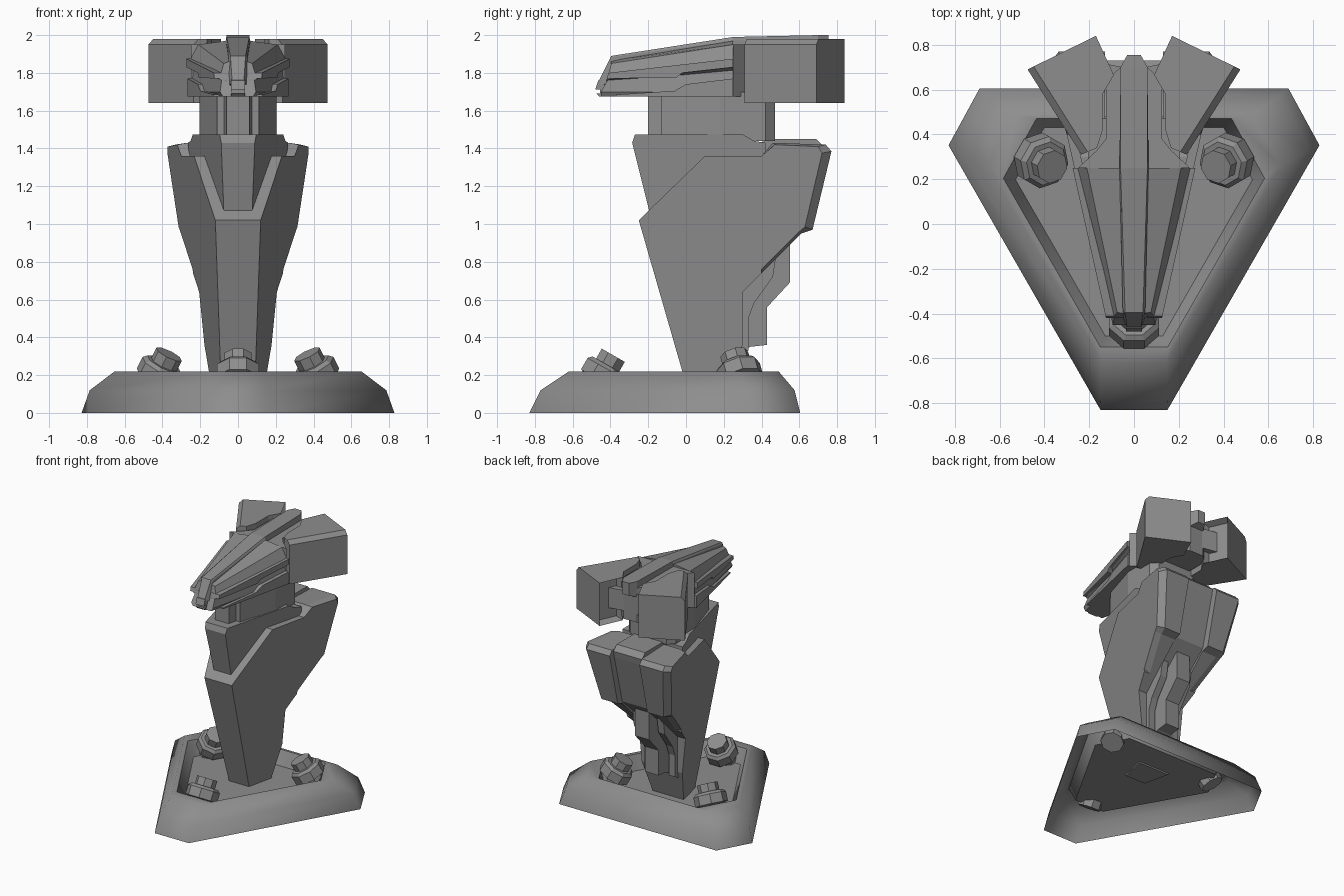
import bpy, bmesh, math
from mathutils import Vector

cube = bpy.data.objects.get("Cube")
if cube:
    bpy.data.objects.remove(cube, do_unlink=True)

grey = bpy.data.materials.new("plain_grey")
grey.use_nodes = True
grey.diffuse_color = (0.27, 0.27, 0.27, 1)
grey.node_tree.nodes["Principled BSDF"].inputs["Base Color"].default_value = (0.27, 0.27, 0.27, 1)


def finish(name, bm, mirror=False):
    bmesh.ops.recalc_face_normals(bm, faces=bm.faces)
    mesh = bpy.data.meshes.new(name)
    bm.to_mesh(mesh)
    bm.free()
    mesh.materials.append(grey)
    ob = bpy.data.objects.new(name, mesh)
    bpy.context.collection.objects.link(ob)
    if mirror:
        mod = ob.modifiers.new("mirror", 'MIRROR')
        mod.use_mirror_merge = False
    return ob


def loft(name, rings, caps=(True, True), mirror=False, edit=None):
    """Skin a stack of equal-length closed rings."""
    bm = bmesh.new()
    loops = [[bm.verts.new(p) for p in r] for r in rings]
    n = len(loops[0])
    for a, b in zip(loops, loops[1:]):
        for i in range(n):
            j = (i + 1) % n
            bm.faces.new((a[i], a[j], b[j], b[i]))
    for on, ring in zip(caps, (loops[0], loops[-1])):
        if on:
            bm.faces.new(ring)
    bmesh.ops.recalc_face_normals(bm, faces=bm.faces)
    if edit:
        edit(bm)
    return finish(name, bm, mirror)


def both(half):
    """Complete a half outline with its mirror image."""
    return list(half) + [(-p[0], *p[1:]) for p in reversed(half)]


def side(profile, width):
    """Place a y-z profile at a width given by a number or a rule."""
    return [(width(y, z) if callable(width) else width, y, z) for y, z in profile]


def across(name, profile, width):
    right = side(profile, width)
    return loft(name, [right, [(-x, y, z) for x, y, z in right]])


# Base: cut-corner triangle, rounded shoulder, recessed floor, open beneath
def base_ring(z, front, flank, back, corner):
    mid = (flank + corner) / 1.739
    return both([((flank - 0.498 * front) / 0.867, -front, z),
                 (mid, (0.867 * mid - flank) / 0.498, z),
                 ((corner - 0.489 * back) / 0.872, back, z)])


base = loft("base", [base_ring(0, .83, .543, .605, .897),
                     base_ring(.12, .77, .515, .575, .85),
                     base_ring(.22, .62, .435, .49, .70),
                     base_ring(.22, .55, .404, .47, .61),
                     base_ring(.11, .50, .36, .43, .56)], caps=(False, True))
bpy.ops.object.select_all(action='DESELECT')
base.select_set(True)
bpy.context.view_layer.objects.active = base
bpy.ops.object.shade_smooth_by_angle(angle=math.radians(62))


# Stud: stepped octagonal plug leaning toward the middle
def stud(name, top, inward):
    axis = Vector((inward[0] * 0.5, inward[1] * 0.5, 0.87)).normalized()
    turn = axis.to_track_quat('Z', 'Y')
    rings = []
    for r, h in ((.085, -.24), (.085, -.16), (.12, -.15), (.12, -.08),
                 (.1, -.06), (.076, -.06), (.076, 0)):
        ring = [Vector((r * math.cos(a), r * math.sin(a), h))
                for a in (math.pi * (k + .5) / 4 for k in range(8))]
        rings.append([Vector(top) + turn @ p for p in ring])
    loft(name, rings)


stud("front_stud", (0, -.385, .305), (0, 1))
stud("left_stud", (.365, .255, .31), (-.87, -.5))
stud("right_stud", (-.365, .255, .31), (.87, -.5))


# Column: wedge body that widens to the rear
def flank(y, z):
    return .12 + .225 * (y + .25) + .1 * (z - 1.02)


across("column_body", [(-.25, 1.02), (.10, 1.36), (.40, 1.36), (.40, .74),
                       (.30, .64), (.30, .36), (.22, .1), (.015, .1)], flank)

# Rear shoulder slabs, chamfered at their outer back edge
slab = [(.40, 1.36), (.46, 1.43), (.74, 1.42), (.77, 1.385),
        (.67, .97), (.61, .95), (.40, .74)]
slab_outer = [(.40, 1.36), (.47, 1.42), (.70, 1.41), (.72, 1.375),
              (.63, .985), (.60, .96), (.40, .76)]
loft("shoulder_slab", [side(slab, .13), side(slab, lambda y, z: flank(y, z) - .05),
                       side(slab_outer, flank)], mirror=True)

# Upper core that stands out of the column
across("upper_core", [(-.19, 1.05), (-.285, 1.43), (-.27, 1.475), (.30, 1.475),
                      (.36, 1.44), (.42, 1.43), (.42, 1.05)],
       lambda y, z: .09 + .25 * (y + .28) + .1 * (z - 1.43))

# Back spine: broad cap above, narrow stepped fin below
across("spine_cap", [(.38, 1.43), (.47, 1.45), (.69, 1.45), (.73, 1.41),
                     (.72, 1.36), (.62, .97), (.38, .75)], .125)
across("spine_fin", [(.25, .95), (.55, .95), (.55, .69), (.43, .56),
                     (.43, .36), (.34, .35), (.25, .3)], .06)
loft("spine_rail", [side([(.27, .85), (.48, .85), (.46, .72), (.36, .58),
                          (.33, .5), (.33, .33), (.27, .3)], x) for x in (.08, .135)],
     mirror=True)

# Neck
neck = [(.06, -.20), (.075, -.13), (.11, -.13), (.205, .18), (.205, .42), (.16, .47)]
loft("neck", [both([(x, y, z) for x, y in neck]) for z in (1.44, 1.70)])

# Head: wedge shell over narrower cheeks
loft("head_shell", [both([(.035, -.40, 1.865), (.075, -.395, 1.85),
                          (.10, -.42, 1.765), (.06, -.42, 1.755)]),
                    both([(.06, .25, 1.97), (.21, .25, 1.95),
                          (.27, .25, 1.84), (.22, .25, 1.80)])])
loft("cheeks", [both([(.05, -.40, 1.77), (.085, -.41, 1.77),
                      (.095, -.45, 1.70), (.08, -.45, 1.675)]),
                both([(.06, .25, 1.85), (.235, .25, 1.85),
                      (.245, .25, 1.70), (.23, .25, 1.675)])])


# Raised cheek plates with a stepped upper edge
def cheek_side(y, z):
    return .105 + .222 * (y + .43)


cheek_plate = [(-.37, 1.685), (-.06, 1.705), (0, 1.74), (.25, 1.77), (.25, 1.675), (-.37, 1.675)]
loft("cheek_plate", [side(cheek_plate, lambda y, z: cheek_side(y, z) - .05),
                     side(cheek_plate, lambda y, z: cheek_side(y, z) + .012)], mirror=True)
brow = [(-.42, 1.77), (-.41, 1.80), (.25, 1.875), (.25, 1.83), (-.02, 1.80), (-.05, 1.775)]
loft("brow_plate", [side(brow, lambda y, z: cheek_side(y, z) - .05),
                    side(brow, lambda y, z: cheek_side(y, z) + .018)], mirror=True)

# Central crest running from the snout to the back of the head
loft("crest", [both([(.03, -.47, 1.74), (.045, -.43, 1.74), (.045, -.41, 1.73)]),
               both([(.04, -.395, 1.89), (.05, -.385, 1.885), (.05, -.33, 1.82)]),
               both([(.06, .25, 1.99), (.065, .25, 1.97), (.065, .25, 1.88)]),
               both([(.06, .70, 2.0), (.06, .70, 1.98), (.06, .70, 1.88)]),
               both([(.03, .755, 2.0), (.03, .755, 1.98), (.03, .755, 1.9)])])
across("snout", [(-.465, 1.76), (-.48, 1.712), (-.455, 1.712), (-.455, 1.69),
                 (-.475, 1.69), (-.46, 1.675), (-.30, 1.675), (-.30, 1.80)], .036)

# Back of the head
skull = [(.25, .25), (.165, .33), (.125, .38), (.125, .64), (.06, .70)]
loft("skull_back", [both([(x, y, z) for x, y in skull]) for z in (1.675, 1.95)])
hinge = [(.05, .67), (.05, .70), (.20, .73), (.20, .67)]
loft("pod_hinge", [[(x, y, z) for x, y in hinge] for z in (1.74, 1.90)], mirror=True)


# Side pods: angled blocks with a recessed inner panel
def shape_pod(bm):
    inner = min(bm.faces, key=lambda f: f.normal.dot(Vector((.91, -.42, 0))))
    bmesh.ops.inset_individual(bm, faces=[inner], thickness=.03)
    bmesh.ops.translate(bm, verts=inner.verts, vec=(.045, -.02, 0))
    outer = [e for e in bm.edges if all(v.co.z > 1.9 for v in e.verts)
             and any(f.normal.dot(Vector((.85, -.52, 0))) > .9 for f in e.link_faces)]
    bmesh.ops.bevel(bm, geom=outer, offset=.03, segments=1, affect='EDGES')


pod = [(.17, .84), (.475, .69), (.235, .31), (.165, .34), (.14, .42), (.14, .58), (.09, .665)]
loft("side_pod", [[(x, y, z) for x, y in pod] for z in (1.64, 1.98)],
     mirror=True, edit=shape_pod)
